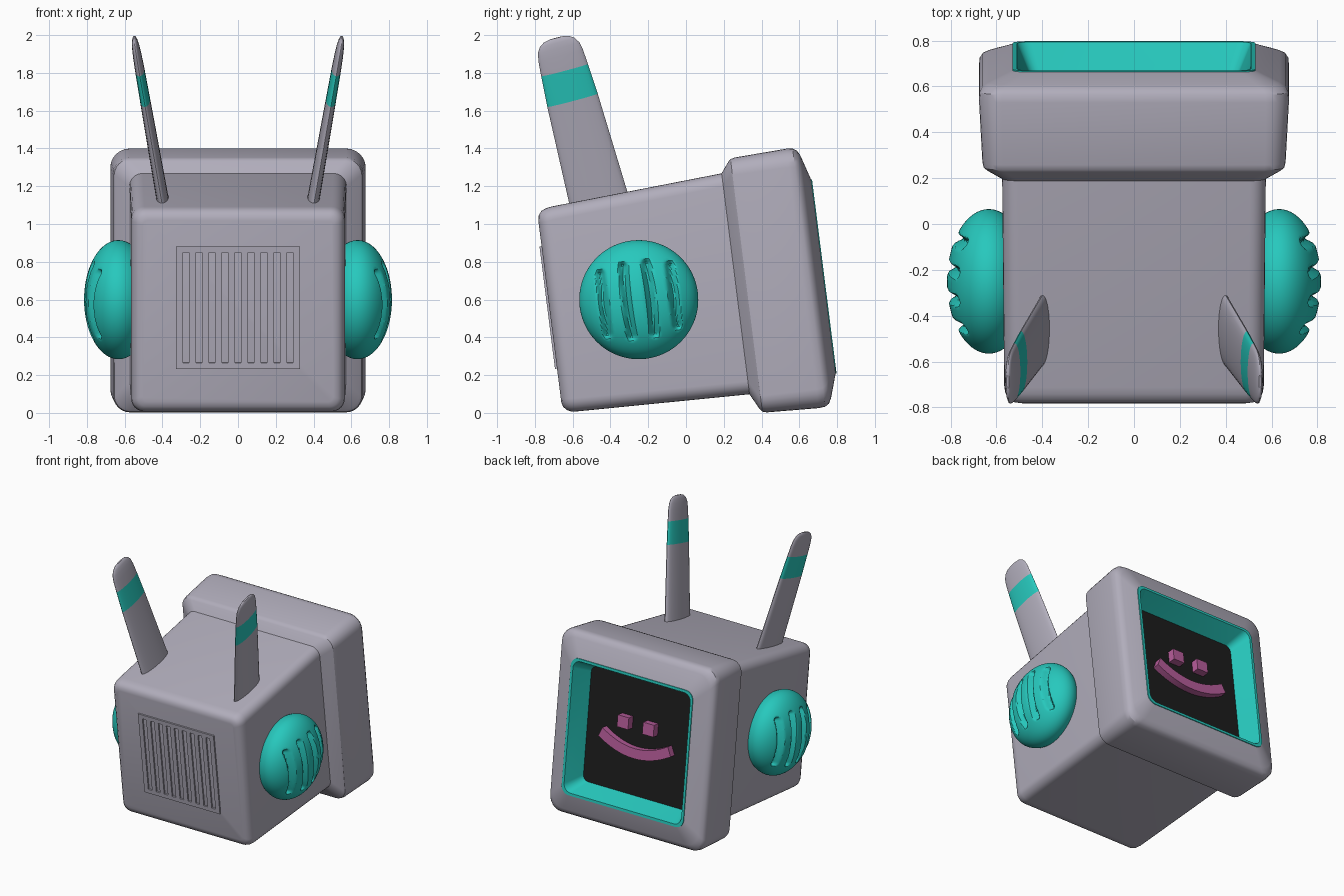
import bpy, bmesh, math
from mathutils import Matrix, Vector

cube = bpy.data.objects.get("Cube")
if cube:
    bpy.data.objects.remove(cube, do_unlink=True)

TILT = Matrix.Rotation(math.radians(7.2), 4, 'X')


def material(name, rgb):
    m = bpy.data.materials.new(name)
    m.use_nodes = True
    m.diffuse_color = (*rgb, 1)
    m.node_tree.nodes["Principled BSDF"].inputs["Base Color"].default_value = (*rgb, 1)
    return m


GREY = material("lilac_grey", (0.44, 0.42, 0.50))
TEAL = material("teal", (0.02, 0.58, 0.51))
BLACK = material("screen_black", (0.012, 0.012, 0.012))
PINK = material("pink", (0.48, 0.11, 0.33))


def finish(name, bm, mats, matrix=TILT, smooth=True):
    bmesh.ops.recalc_face_normals(bm, faces=bm.faces)
    me = bpy.data.meshes.new(name)
    bm.to_mesh(me)
    bm.free()
    for m in mats:
        me.materials.append(m)
    ob = bpy.data.objects.new(name, me)
    bpy.context.collection.objects.link(ob)
    ob.matrix_world = matrix
    if smooth:
        bpy.ops.object.select_all(action='DESELECT')
        ob.select_set(True)
        bpy.context.view_layer.objects.active = ob
        bpy.ops.object.shade_smooth_by_angle(angle=math.radians(32))
    return ob


def skin(rings, cap_start=False, cap_end=False, mat_of=lambda i: 0, end_mat=0):
    """Join closed rings of points into a tube."""
    bm = bmesh.new()
    loops = [[bm.verts.new(p) for p in ring] for ring in rings]
    for i, (a, b) in enumerate(zip(loops, loops[1:])):
        for j in range(len(a)):
            k = (j + 1) % len(a)
            bm.faces.new((a[j], a[k], b[k], b[j])).material_index = mat_of(i)
    if cap_start:
        bm.faces.new(loops[0])
    if cap_end:
        bm.faces.new(loops[-1]).material_index = end_mat
    return bm


def rounded(y, half, low, high, r, steps=6):
    """Rounded rectangle facing along y."""
    pts = []
    corners = ((half - r, high - r), (r - half, high - r), (r - half, low + r), (half - r, low + r))
    for q, (cx, cz) in enumerate(corners):
        for s in range(steps + 1):
            a = math.pi / 2 * (q + s / steps)
            pts.append((cx + r * math.cos(a), y, cz + r * math.sin(a)))
    return pts


# Main casing, rounded at its free end
casing = [(-0.648, 0.505, 0.14, 1.11, 0.03), (-0.642, 0.53, 0.115, 1.137, 0.045),
          (-0.625, 0.55, 0.094, 1.157, 0.06), (-0.60, 0.562, 0.083, 1.168, 0.07),
          (-0.57, 0.566, 0.08, 1.173, 0.07), (0.37, 0.575, 0.055, 1.236, 0.07)]
finish("casing", skin([rounded(*s) for s in casing], cap_start=True), [GREY])

# Flared screen surround
surround = [(0.345, 0.573, 0.057, 1.234, 0.07), (0.39, 0.642, -0.03, 1.292, 0.08),
            (0.402, 0.655, -0.044, 1.303, 0.085), (0.425, 0.661, -0.051, 1.309, 0.09),
            (0.70, 0.676, -0.063, 1.321, 0.1), (0.735, 0.673, -0.06, 1.318, 0.1),
            (0.757, 0.66, -0.046, 1.303, 0.1), (0.772, 0.635, -0.018, 1.275, 0.1),
            (0.812, 0.53, 0.108, 1.142, 0.065)]
finish("screen_surround", skin([rounded(*s) for s in surround]), [GREY])

# Teal bezel sloping down to the dark screen
bezel = [(0.80, 0.532, 0.106, 1.144, 0.066), (0.817, 0.53, 0.108, 1.142, 0.065),
         (0.817, 0.51, 0.128, 1.122, 0.06), (0.67, 0.448, 0.19, 1.06, 0.045)]
finish("screen_and_bezel", skin([rounded(*s) for s in bezel], cap_end=True, end_mat=1), [TEAL, BLACK])


def box(name, x, y, z, mat):
    """Box from three (low, high) ranges."""
    bm = bmesh.new()
    mid = Vector([sum(r) / 2 for r in (x, y, z)])
    size = [r[1] - r[0] for r in (x, y, z)]
    bmesh.ops.create_cube(bm, size=1, matrix=Matrix.Translation(mid) @ Matrix.Diagonal((*size, 1)))
    return finish(name, bm, [mat], smooth=False)


# Raised face on the screen
for name, cx in (("left_eye", 0.11), ("right_eye", -0.11)):
    box(name, (cx - 0.048, cx + 0.048), (0.66, 0.725), (0.685, 0.775), PINK)

smile = []
for i in range(17):
    t = i / 8 - 1
    mid, up = Vector((0.3 * t, 0, 0.52 + 0.09 * t * t)), Vector((-0.45 * t, 0, 1)).normalized() * 0.038
    smile.append([mid + up + Vector((0, 0.66, 0)), mid + up + Vector((0, 0.72, 0)),
                  mid - up + Vector((0, 0.72, 0)), mid - up + Vector((0, 0.66, 0))])
finish("smile", skin(smile, True, True), [PINK])

# Vent grille made of rails and slats
DEPTH, PITCH = (-0.659, -0.63), 0.069
for i in range(10):
    cx = (i - 4.5) * PITCH
    box("vent_slat", (cx - 0.018, cx + 0.018), DEPTH, (0.34, 0.95), GREY)
for name, low in (("vent_bottom_rail", 0.318), ("vent_top_rail", 0.938)):
    box(name, (-0.328, 0.328), DEPTH, (low, low + 0.032), GREY)


# Domed ear pads with four soft vertical grooves
def ear(name, side):
    bm = bmesh.new()
    bmesh.ops.create_uvsphere(bm, u_segments=160, v_segments=90, radius=1)
    for v in bm.verts:
        x, y, z = v.co.x * 0.182, v.co.y * 0.315, v.co.z * 0.315
        if x > 0:
            for k in range(4):
                slot = (k - 1.5) * 0.124
                reach = 0.185 if k in (1, 2) else 0.16
                d = math.hypot(y - slot, max(0, abs(z) - reach))
                f = max(0, 1 - d / 0.032)
                x -= min(x, 0.04 * f * f * (3 - 2 * f))
        v.co = (side * (0.633 + x), y - 0.173, z + 0.626)
    finish(name, bm, [TEAL])


# Flat tapering antennae with a coloured band
def antenna(name, side):
    base, tip = Vector((0.385, -0.441, 1.05)), Vector((0.55, -0.688, 1.985))
    axis = (tip - base).normalized()
    wide = Vector((0, -axis.z, axis.y)).normalized() * -1
    thin = axis.cross(wide).normalized()
    rings = []
    for t, hw, ht in ((0, 0.16, 0.033), (0.647, 0.138, 0.027), (0.818, 0.128, 0.025),
                      (0.90, 0.122, 0.023), (0.945, 0.113, 0.02), (0.975, 0.095, 0.016),
                      (0.993, 0.068, 0.011), (1, 0.035, 0.006)):
        ring = []
        for j in range(24):
            a = math.tau * j / 24
            p = base.lerp(tip, t) + wide * hw * math.cos(a) + thin * ht * math.sin(a)
            ring.append((side * p.x, p.y, p.z))
        rings.append(ring)
    bm = skin(rings, True, True, mat_of=lambda i: int(i == 1))
    finish(name, bm, [GREY, TEAL], matrix=Matrix())


for label, side in (("left", 1), ("right", -1)):
    ear(label + "_ear_pad", side)
    antenna(label + "_antenna", side)
